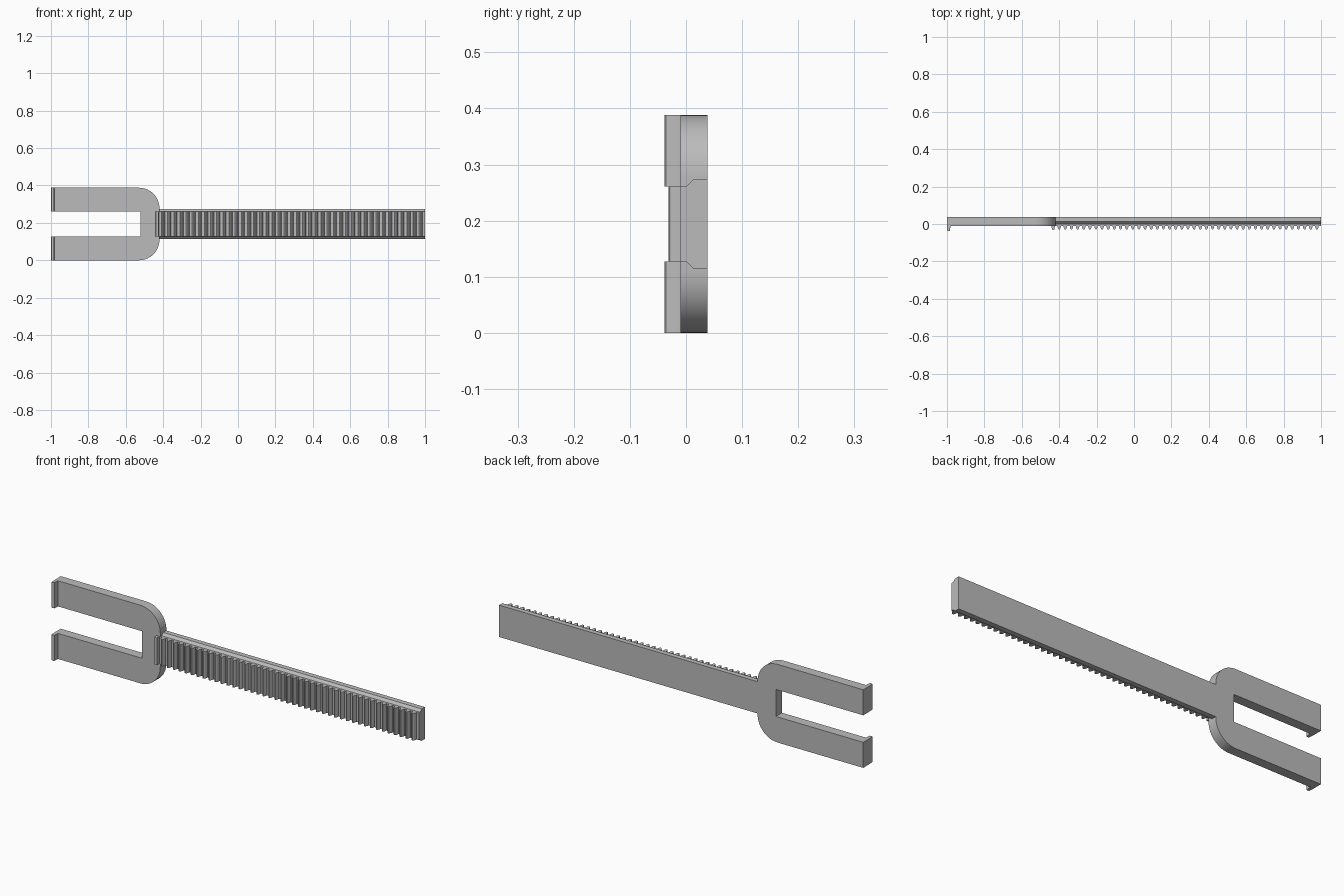
import bpy, bmesh, math
from mathutils import Vector

cube = bpy.data.objects.get("Cube")
if cube:
    bpy.data.objects.remove(cube, do_unlink=True)

grey = bpy.data.materials.new("plain grey")
grey.use_nodes = True
grey.diffuse_color = (0.5, 0.5, 0.5, 1)
grey.node_tree.nodes["Principled BSDF"].inputs["Base Color"].default_value = (0.5, 0.5, 0.5, 1)

FRONT, BACK = -0.01, 0.038
MID, HALF = 0.194, 0.194
SLOT = 0.067
NECK = -0.42


def prism(name, profile, offset):
    """Extrude a flat outline of 3D points along an offset."""
    bm = bmesh.new()
    face = bm.faces.new([bm.verts.new(p) for p in profile])
    side = bmesh.ops.extrude_face_region(bm, geom=[face])
    moved = [v for v in side["geom"] if isinstance(v, bmesh.types.BMVert)]
    bmesh.ops.translate(bm, verts=moved, vec=Vector(offset))
    bmesh.ops.recalc_face_normals(bm, faces=bm.faces)
    mesh = bpy.data.meshes.new(name)
    bm.to_mesh(mesh)
    bm.free()
    mesh.materials.append(grey)
    obj = bpy.data.objects.new(name, mesh)
    bpy.context.collection.objects.link(obj)
    return obj


def ridge(name, x, base, tip, reach, z0, z1):
    """Upright rib on the front face, tapering to a softened tip."""
    outline = [(-base / 2, FRONT), (-base / 2, FRONT - 0.006),
               (-tip / 2, reach + 0.002), (-tip / 4, reach)]
    outline += [(-u, y) for u, y in reversed(outline)]
    return prism(name, [(x + u, y, z0) for u, y in outline], (0, 0, z1 - z0))


# Two-pronged fork with a rounded shoulder at each outer corner
radius, steps = 0.11, 14
upper = [(-1, SLOT), (-1, HALF)]
for i in range(steps + 1):
    a = math.pi / 2 * (1 - i / steps)
    upper.append((NECK - radius + radius * math.cos(a), HALF - radius + radius * math.sin(a)))
lower = [(x, -z) for x, z in reversed(upper)]
outline = upper + lower + [(-0.52, -SLOT), (-0.52, SLOT)]
fork = prism("fork", [(x, FRONT, MID + z) for x, z in outline], (0, BACK - FRONT, 0))
bpy.context.view_layer.objects.active = fork
fork.select_set(True)
bpy.ops.object.shade_smooth_by_angle(angle=math.radians(30))

# Long strap with wider back and sloped shoulders
section = [(FRONT, SLOT), (0.001, SLOT), (0.013, 0.079), (BACK, 0.079)]
section += [(y, -z) for y, z in reversed(section)]
prism("strap", [(NECK, y, MID + z) for y, z in section], (1 - NECK, 0, 0))

# Hooks at the prong ends
for name, z0, z1 in (("lower_hook", 0, MID - SLOT), ("upper_hook", MID + SLOT, MID + HALF)):
    ridge(name, -0.991, 0.018, 0.014, -0.038, z0, z1)

# Stop rib beside the neck, then the row of gripping teeth
ridge("stop_rib", -0.432, 0.017, 0.013, -0.031, MID - SLOT, MID + SLOT)
for i in range(43):
    ridge("tooth", -0.4 + i * 0.0328, 0.018, 0.010, -0.029, MID - SLOT, MID + SLOT)
